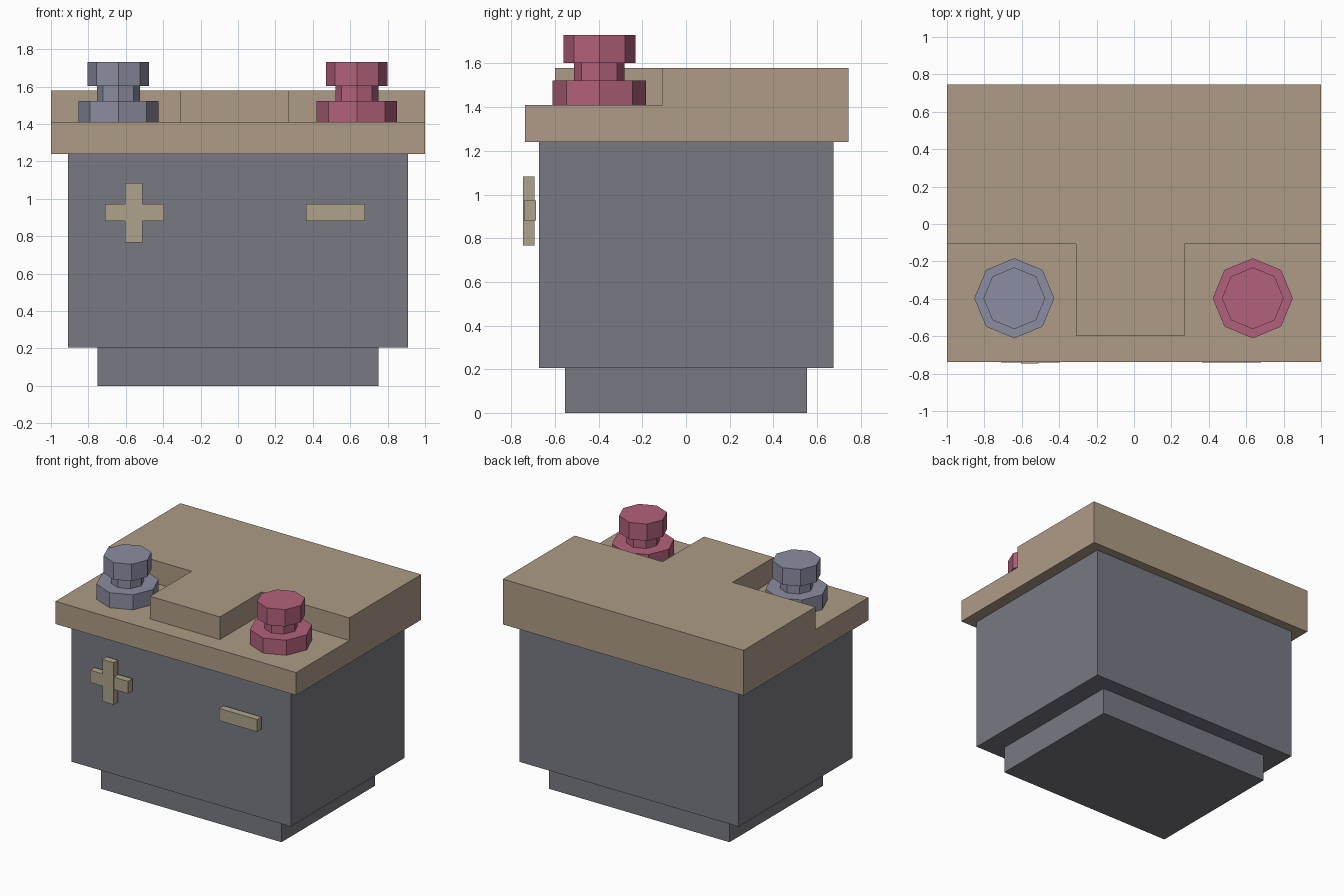
import bpy, bmesh
from math import cos, sin, pi

if "Cube" in bpy.data.objects:
    bpy.data.objects.remove(bpy.data.objects["Cube"])


def material(name, rgb):
    m = bpy.data.materials.new(name)
    m.diffuse_color = (*rgb, 1)
    m.use_nodes = True
    m.node_tree.nodes["Principled BSDF"].inputs["Base Color"].default_value = m.diffuse_color
    return m


def finish(name, bm, mat=None):
    bmesh.ops.recalc_face_normals(bm, faces=bm.faces)
    me = bpy.data.meshes.new(name)
    bm.to_mesh(me)
    bm.free()
    ob = bpy.data.objects.new(name, me)
    bpy.context.collection.objects.link(ob)
    if mat:
        me.materials.append(mat)
    return ob


def prism(name, outline, z0, z1, mat=None):
    """Extrude an xy outline from z0 to z1."""
    bm = bmesh.new()
    face = bm.faces.new([bm.verts.new((x, y, z0)) for x, y in outline])
    top = bmesh.ops.extrude_face_region(bm, geom=[face])["geom"]
    for v in top:
        if isinstance(v, bmesh.types.BMVert):
            v.co.z = z1
    return finish(name, bm, mat)


def box(name, x, y, z, mat=None):
    return prism(name, [(x[0], y[0]), (x[1], y[0]), (x[1], y[1]), (x[0], y[1])], *z, mat)


def lathe(name, profile, centre, mat, sides=8):
    """Stack octagonal rings given as (radius, z)."""
    bm = bmesh.new()
    rings = [[bm.verts.new((centre[0] + r * cos(2 * pi * i / sides),
                            centre[1] + r * sin(2 * pi * i / sides), z))
              for i in range(sides)] for r, z in profile]
    for a, b in zip(rings, rings[1:]):
        for i in range(sides):
            j = (i + 1) % sides
            bm.faces.new((a[i], a[j], b[j], b[i]))
    bm.faces.new(rings[0])
    bm.faces.new(rings[-1])
    return finish(name, bm, mat)


case_mat = material("case_grey", (0.19, 0.19, 0.23))
lid_mat = material("lid_tan", (0.42, 0.33, 0.24))
sign_mat = material("sign_tan", (0.42, 0.37, 0.26))
red_mat = material("terminal_red", (0.45, 0.12, 0.20))
blue_mat = material("terminal_blue", (0.26, 0.27, 0.36))

# Case and foot
box("foot", (-0.75, 0.75), (-0.555, 0.555), (0, 0.205), case_mat)
box("case", (-0.91, 0.91), (-0.673, 0.675), (0.205, 1.24), case_mat)

# Lid with a U-shaped step cut around the central tongue
lid = box("lid", (-1, 1), (-0.738, 0.745), (1.24, 1.58), lid_mat)
cutter = prism("lid_step_cutter", [(-1.2, -1), (1.2, -1), (1.2, -0.108), (0.27, -0.108),
                                   (0.27, -0.60), (-0.31, -0.60), (-0.31, -0.108),
                                   (-1.2, -0.108)], 1.41, 1.8)
cut = lid.modifiers.new("step", "BOOLEAN")
cut.operation = "DIFFERENCE"
cut.solver = "EXACT"
cut.object = cutter
cutter.hide_render = True
cutter.hide_set(True)

# Terminals
bolt = [(0.214, 1.41), (0.214, 1.523), (0.115, 1.523),
        (0.115, 1.603), (0.165, 1.603), (0.165, 1.73)]
lathe("left_terminal", bolt, (-0.64, -0.397), blue_mat)
lathe("right_terminal", bolt, (0.635, -0.397), red_mat)

# Polarity signs standing just off the front of the case
box("plus_upright", (-0.605, -0.51), (-0.746, -0.694), (0.767, 1.083), sign_mat)
box("plus_crossbar", (-0.71, -0.395), (-0.741, -0.688), (0.88, 0.972), sign_mat)
box("minus_bar", (0.363, 0.678), (-0.741, -0.688), (0.88, 0.972), sign_mat)
